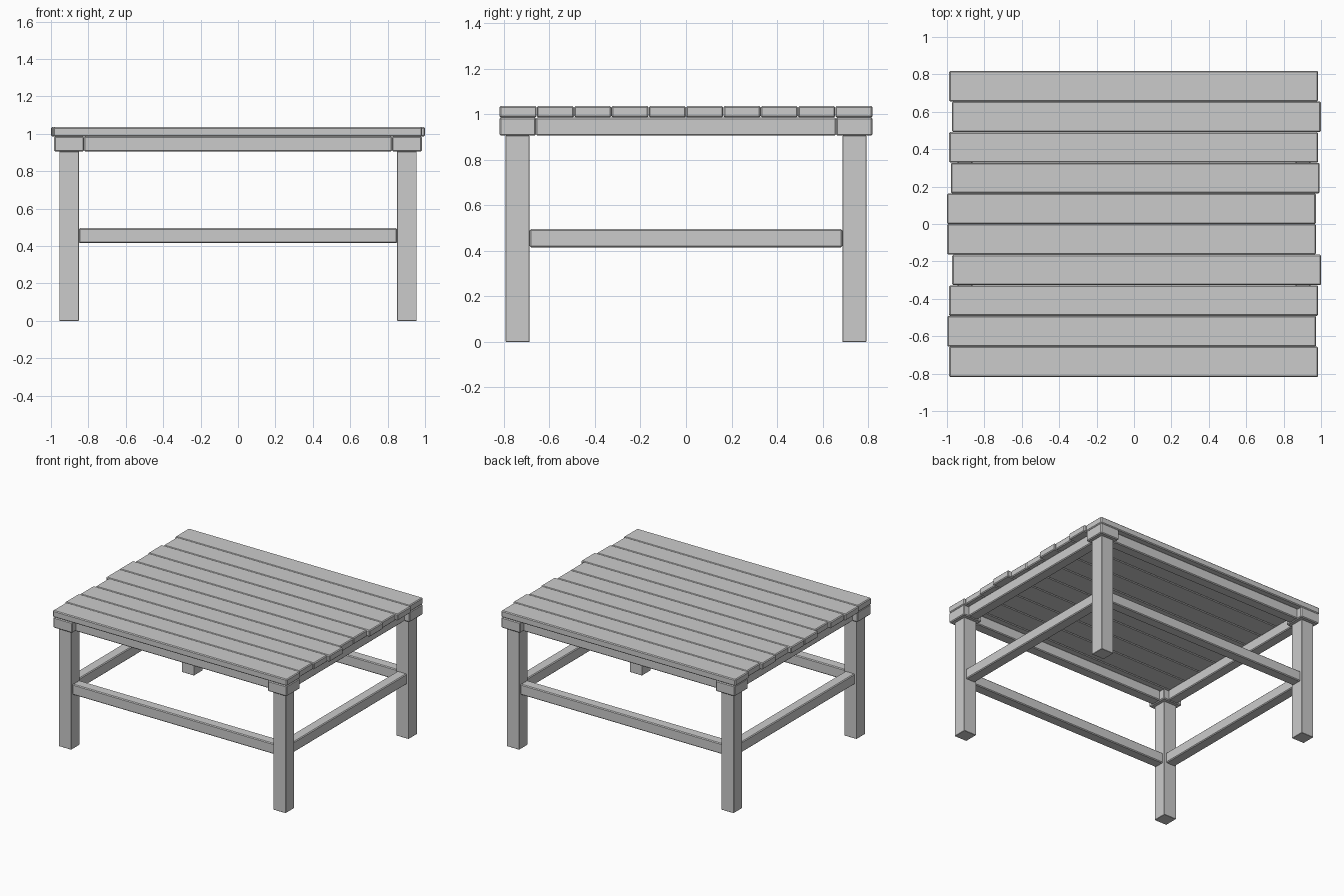
import bpy

if "Cube" in bpy.data.objects:
    bpy.data.objects.remove(bpy.data.objects["Cube"])


def box(name, center, size, bevel=0.006):
    x, y, z = (s / 2 for s in size)
    verts = [(i * x, j * y, k * z) for i in (-1, 1) for j in (-1, 1) for k in (-1, 1)]
    faces = [(0, 1, 3, 2), (4, 6, 7, 5), (0, 4, 5, 1),
             (2, 3, 7, 6), (0, 2, 6, 4), (1, 5, 7, 3)]
    mesh = bpy.data.meshes.new(name)
    mesh.from_pydata(verts, [], faces)
    obj = bpy.data.objects.new(name, mesh)
    obj.location = center
    bpy.context.collection.objects.link(obj)
    if bevel:
        mod = obj.modifiers.new("edge_bevel", "BEVEL")
        mod.width = bevel
        mod.segments = 1
    return obj


LEG_X, LEG_Y, LEG_W = 0.903, 0.739, 0.105
BLOCK_W, BEAM = 0.16, 0.08
LEG_H, TOP_Z, SLAT_T = 0.905, 0.985, 0.05

# Legs with corner blocks
for sx, side in ((-1, "left"), (1, "right")):
    for sy, end in ((-1, "front"), (1, "back")):
        x, y = sx * LEG_X, sy * LEG_Y
        box(f"{end}_{side}_leg", (x, y, LEG_H / 2), (LEG_W, LEG_W, LEG_H), 0.002)
        box(f"{end}_{side}_corner_block", (x, y, LEG_H + BEAM / 2), (BLOCK_W, BLOCK_W, BEAM))

# Aprons between blocks, stretchers between legs
for part, z, gap in (("apron", 0.945, BLOCK_W), ("stretcher", 0.455, LEG_W)):
    for s, side in ((-1, "front"), (1, "back")):
        box(f"{side}_{part}", (0, s * LEG_Y, z), (2 * LEG_X - gap, BEAM, BEAM))
    for s, side in ((-1, "left"), (1, "right")):
        box(f"{side}_{part}", (s * LEG_X, 0, z), (BEAM, 2 * LEG_Y - gap, BEAM))

# Table top slats, front to back, slightly staggered
stagger = (-0.002, -0.012, -0.002, 0.014, -0.013, -0.014, 0.007, -0.002, 0.013, -0.002)
pitch = 0.1638
for i, dx in enumerate(stagger):
    box(f"slat_{i + 1}", (dx, (i - 4.5) * pitch, TOP_Z + SLAT_T / 2), (1.972, 0.163, SLAT_T))
